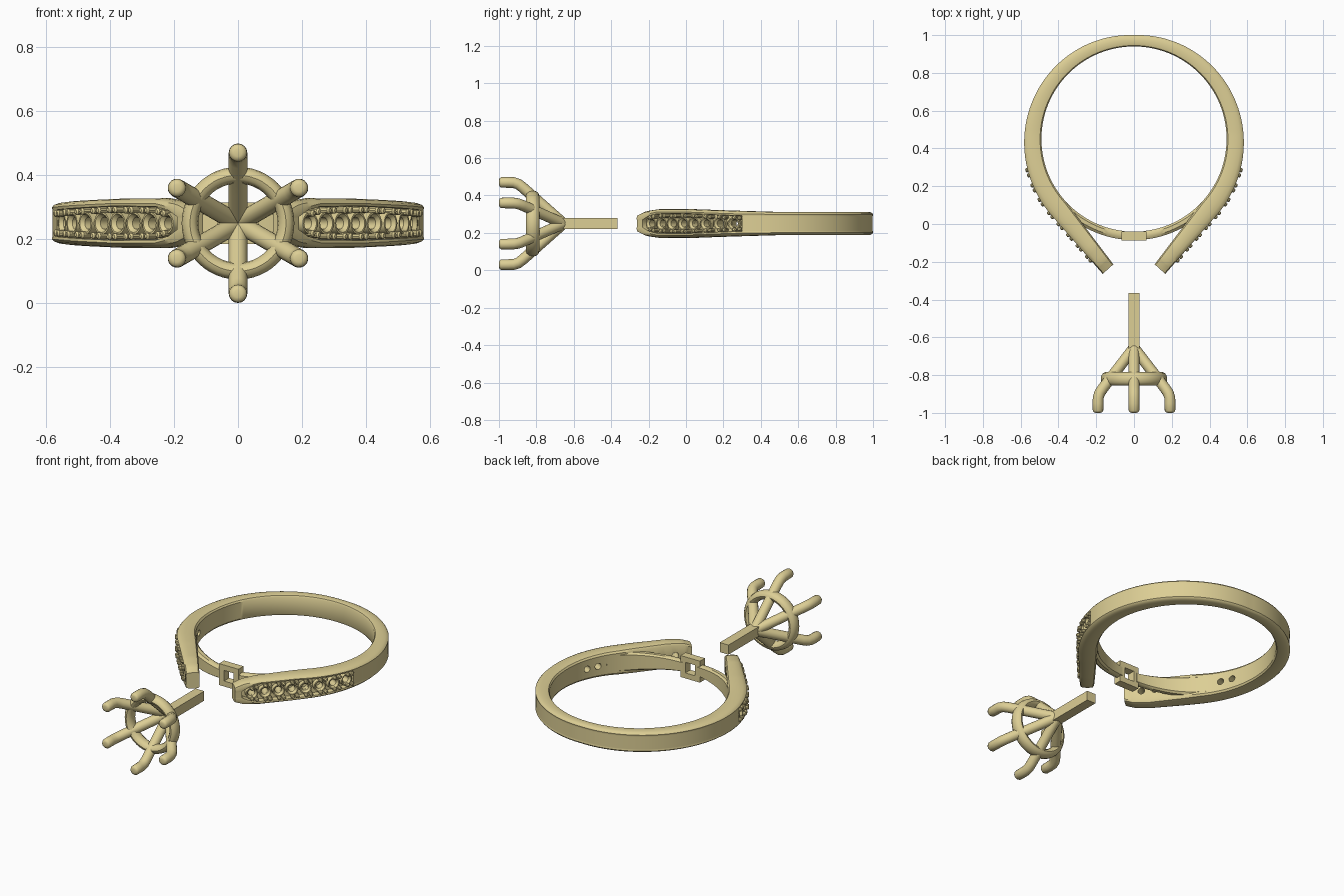
import bpy, bmesh
from math import sin, cos, pi, radians
from mathutils import Vector

if "Cube" in bpy.data.objects:
    bpy.data.objects.remove(bpy.data.objects["Cube"])

CZ, CY, R = 0.25, 0.45, 0.49          # mid height, finger-hole centre and radius
ARC, END = 1.22, 1.64                 # half length of the round part / of the whole shank
CH0, CH1, DEPTH = 0.97, 1.60, 0.03    # stone channel start, end, depth
Z = Vector((0, 0, 1))


def interp(keys, l):
    for (a, va), (b, vb) in zip(keys, keys[1:]):
        if l <= b:
            return va + (vb - va) * max(0, (l - a) / (b - a))
    return keys[-1][1]


def loft(bm, loops, closed=False):
    rings = [[bm.verts.new(p) for p in lp] for lp in loops]
    n = len(rings[0])
    pairs = list(zip(rings, rings[1:])) + ([(rings[-1], rings[0])] if closed else [])
    for a, b in pairs:
        for i in range(n):
            bm.faces.new((a[i], a[(i + 1) % n], b[(i + 1) % n], b[i]))
    if not closed:
        bm.faces.new(rings[0])
        bm.faces.new(rings[-1])


def finish(bm, name, angle=35):
    bmesh.ops.recalc_face_normals(bm, faces=bm.faces)
    me = bpy.data.meshes.new(name)
    bm.to_mesh(me)
    bm.free()
    ob = bpy.data.objects.new(name, me)
    bpy.context.collection.objects.link(ob)
    smooth(ob, angle)
    return ob


def smooth(ob, angle=35):
    bpy.ops.object.select_all(action='DESELECT')
    bpy.context.view_layer.objects.active = ob
    ob.select_set(True)
    bpy.ops.object.shade_smooth_by_angle(angle=radians(angle))
    ob.data.materials.clear()
    ob.data.materials.append(gold)


def circle(c, u, v, r, n=12):
    return [c + r * (u * cos(2 * pi * i / n) + v * sin(2 * pi * i / n)) for i in range(n)]


def post(bm, c, axis, stations, n=12):
    """Round post along axis from (distance, radius) stations."""
    t = axis.cross(Z)
    loft(bm, [circle(c + axis * d, t, Z, r, n) for d, r in stations])


def revolve(bm, c, axis, profile, n=32):
    """Closed ring from an (outward radius, axial distance) profile."""
    t = axis.cross(Z)
    loft(bm, [[c + axis * h + r * (t * cos(2 * pi * i / n) + Z * sin(2 * pi * i / n))
               for r, h in profile] for i in range(n)], True)


def spine(s):
    """Point on the finger circle (or its tangent tail) and outward normal."""
    l = abs(s)
    th = pi / 2 - min(l, ARC) / ARC * radians(132)
    n = Vector((cos(th), sin(th), 0))
    p = Vector((0, CY, CZ)) + R * n + max(0, l - ARC) * Vector((sin(th), -cos(th), 0))
    if s < 0:
        p.x, n.x = -p.x, -n.x
    return p, n


def outer(l): return interp([(0, .06), (.8, .09), (ARC, .105), (END, .111)], l)
def inner(l): return interp([(ARC, 0), (END, .035)], l)
def half_z(l): return interp([(0, .0625), (.8, .0625), (1.3, .077), (1.5, .078), (1.59, .068), (END, .048)], l)
def chan(l): return interp([(0, .04), (CH0, .042), (1.3, .054), (1.5, .052), (1.56, .04), (CH1, .02), (END, .018)], l)


def shank_section(s):
    l = abs(s)
    p, n = spine(s)
    i, o, h, c = inner(l), outer(l), half_z(l), chan(l)
    t = o - i
    d = DEPTH if CH0 < l < CH1 else 0
    half = [(h * .8, i), (h * .95, i + .08 * t), (h, i + .25 * t), (h, i + .55 * t),
            (h * .96, i + .78 * t), (h * .88, i + .93 * t), (c + (h - c) * .35, o),
            (c, o - .002), (c - .003, o - .002 - d)]
    prof = half + [(-z, r) for z, r in reversed(half)]
    return [p + n * r + Z * z for z, r in prof]


gold = bpy.data.materials.new("gold")
gold.diffuse_color = (0.72, 0.62, 0.30, 1)
gold.use_nodes = True
gold.node_tree.nodes["Principled BSDF"].inputs["Base Color"].default_value = gold.diffuse_color

# shank: swept band with a sunken channel on each shoulder
ls = sorted({round(i * .02, 3) for i in range(83)} - {.98 - .01, CH1} | {CH0 - .001, CH0 + .001, CH1 - .001, CH1 + .001})
bm = bmesh.new()
loft(bm, [shank_section(s) for s in [-l for l in reversed(ls)] + ls[1:]])
shank = finish(bm, "shank")

# drilled stone holes
seats = [(sg * (1.012 + .076 * i)) for sg in (1, -1) for i in range(8)]
bm = bmesh.new()
for s in seats:
    p, n = spine(s)
    post(bm, p, n, [(-.03, .019), (outer(abs(s)) + .02, .019)], 16)
cutter = finish(bm, "hole_cutter")
cutter.hide_render = True
mod = shank.modifiers.new("holes", 'BOOLEAN')
mod.operation, mod.solver, mod.object = 'DIFFERENCE', 'EXACT', cutter
bpy.context.view_layer.objects.active = shank
bpy.ops.object.modifier_apply(modifier="holes")
bpy.data.objects.remove(cutter)
smooth(shank)

# stone seats (collars round the holes) and gripping beads
bm, bb = bmesh.new(), bmesh.new()
for s in seats:
    l = abs(s)
    p, n = spine(s)
    o, r = outer(l), min(.035, chan(l) * .8)
    revolve(bm, p, n, [(r, o - .036), (r, o - .004), (r - .006, o - .004), (.019, o - .016), (.019, o - .036)], 20)
for sg in (1, -1):
    for i in range(8):
        l = .982 + .0765 * i
        p, n = spine(sg * l)
        for side in (1, -1):
            o = outer(l)
            for off in (0, .026):
                q, m = spine(sg * (l + off))
                post(bb, q + Z * side * (chan(l + off) - .012), m,
                     [(o - .036, .011), (o + .007, .011), (o + .012, .006)], 10)
finish(bm, "stone_seats")
finish(bb, "stone_beads")

# bridge: thin rail closing the finger hole under the shoulders
for sg, name in ((1, "bridge_right"), (-1, "bridge_left")):
    bm = bmesh.new()
    loops = []
    for i in range(17):
        f = i / 16
        th = radians(-34 - 50 * f)
        n = Vector((sg * cos(th), sin(th), 0))
        h = interp([(0, .06), (.35, .055), (1, .032)], f)
        loops.append([Vector((0, CY, CZ)) + n * (R + .045 * b) + Z * h * a for a, b in
                      ((.8, 0), (1, .25), (1, .7), (.75, 1), (-.75, 1), (-1, .7), (-1, .25), (-.8, 0))])
    loft(bm, loops)
    finish(bm, name)

# square collar that receives the stem
bm = bmesh.new()
sq = ((1, 1), (-1, 1), (-1, -1), (1, -1))
loft(bm, [[Vector((a * w, y, CZ + b * w)) for w, y in
           ((.065, -.088), (.065, -.04), (.032, -.04), (.032, -.088))] for a, b in sq], True)
finish(bm, "stem_collar")

# setting: square stem
bm = bmesh.new()
loft(bm, [[Vector((a * .029, y, CZ + b * .029)) for a, b in sq] for y in (-.67, -.365)])
finish(bm, "stem")

# setting: six bent claws
path = [(0, -.655, .029), (.1, -.768, .029), (.193, -.873, .029), (.211, -.897, .029), (.219, -.922, .029),
        (.22, -.95, .029), (.22, -.988, .028), (.22, -.997, .022), (.22, -1.0, .012)]
for k in range(6):
    a = radians(30 + 60 * k)
    e, g = Vector((cos(a), 0, sin(a))), Vector((-sin(a), 0, cos(a)))
    pts = [Vector((0, y, CZ)) + e * r for r, y, _ in path]
    bm = bmesh.new()
    loops = []
    for i, p in enumerate(pts):
        t = (pts[min(i + 1, 8)] - pts[max(i - 1, 0)]).normalized()
        loops.append(circle(p, g, t.cross(g), path[i][2], 16))
    loft(bm, loops)
    finish(bm, f"claw_{k + 1}", 50)

# setting: gallery ring tying the claws together
bm = bmesh.new()
revolve(bm, Vector((0, -.82, CZ)), Vector((0, 1, 0)),
        [(.15 + .026 * cos(pi * i / 6), .036 * sin(pi * i / 6)) for i in range(12)], 48)
finish(bm, "gallery_ring")
